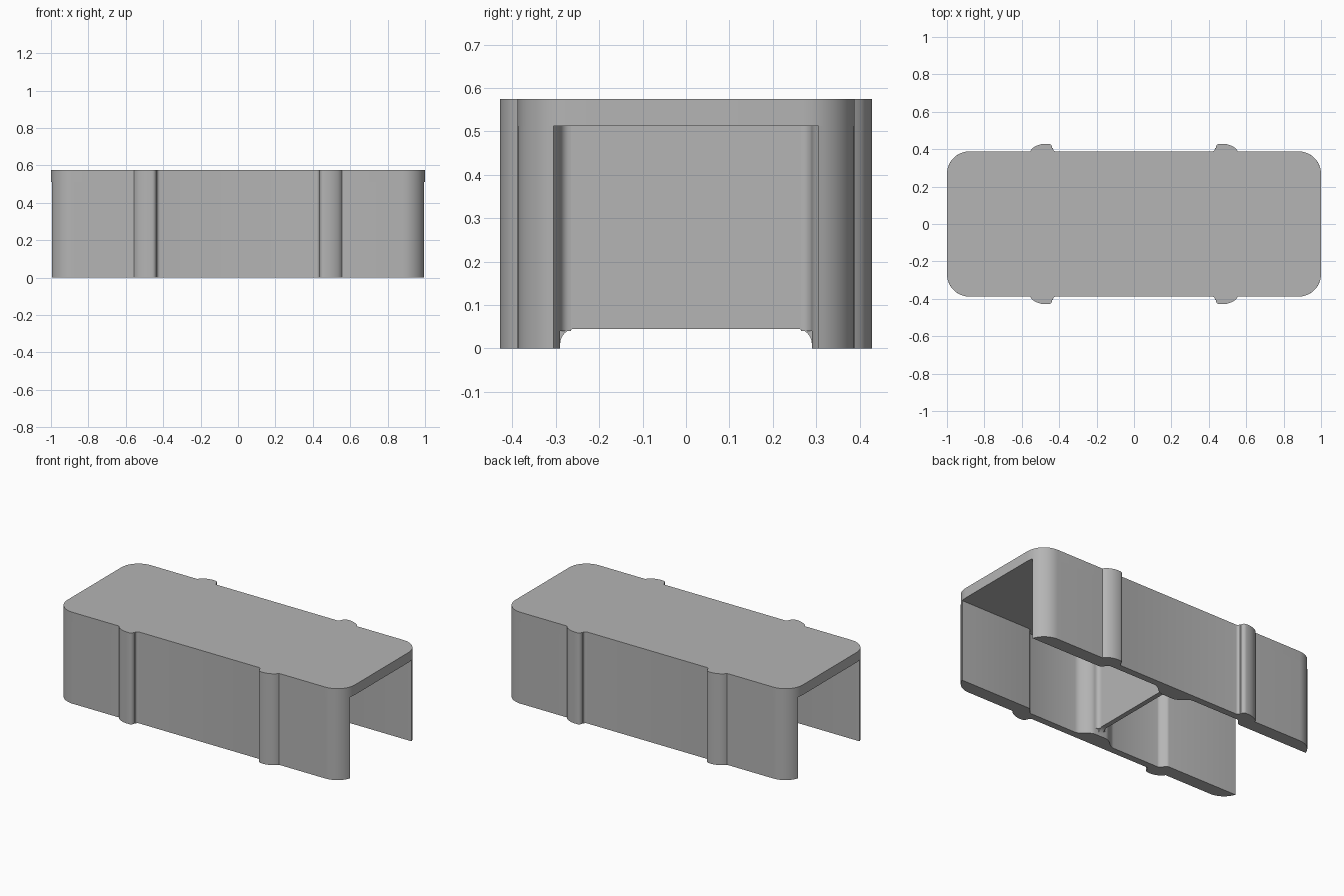
import bpy, bmesh, math
from mathutils import Vector

cube = bpy.data.objects.get("Cube")
if cube:
    bpy.data.objects.remove(cube, do_unlink=True)

grey = bpy.data.materials.new("plain_grey")
grey.use_nodes = True
colour = (0.46, 0.46, 0.46, 1)
grey.diffuse_color = colour
grey.node_tree.nodes["Principled BSDF"].inputs["Base Color"].default_value = colour

HEIGHT, SLAB_BOTTOM = 0.575, 0.512
SIDE, END, RADIUS = 0.388, 1.0, 0.12
TIP_Y = 0.305


def arc(cx, cy, r, start, end, steps=10):
    """Points on an arc, angles in degrees."""
    angles = [math.radians(start + (end - start) * i / steps) for i in range(steps + 1)]
    return [(cx + r * math.cos(a), cy + r * math.sin(a)) for a in angles]


def s_curve(x0, y0, x1, y1, steps=8):
    """Smooth ramp between two levels."""
    return [(x0 + (x1 - x0) * i / steps,
             y0 + (y1 - y0) * (1 - math.cos(math.pi * i / steps)) / 2)
            for i in range(steps + 1)]


def mirrored(points):
    """Add the mirror image of a half path across the first axis."""
    return points + [(-x, y) for x, y in reversed(points)]


def prism(name, outline, low, high, place):
    """Extrude a closed outline; place(a, b, depth) gives the position."""
    bm = bmesh.new()
    face = bm.faces.new([bm.verts.new(place(a, b, low)) for a, b in outline])
    out = bmesh.ops.extrude_face_region(bm, geom=[face])
    shift = Vector(place(0, 0, high)) - Vector(place(0, 0, low))
    verts = [v for v in out["geom"] if isinstance(v, bmesh.types.BMVert)]
    bmesh.ops.translate(bm, verts=verts, vec=shift)
    bmesh.ops.recalc_face_normals(bm, faces=bm.faces)
    mesh = bpy.data.meshes.new(name)
    bm.to_mesh(mesh)
    bm.free()
    mesh.materials.append(grey)
    obj = bpy.data.objects.new(name, mesh)
    bpy.context.collection.objects.link(obj)
    bpy.ops.object.select_all(action="DESELECT")
    obj.select_set(True)
    bpy.context.view_layer.objects.active = obj
    bpy.ops.object.shade_smooth_by_angle(angle=math.radians(35))
    return obj


# Outer side path: rounded corner, gentle rib flank, rounded crest, steep inner flank
rib = ([(0.556, SIDE)] + arc(0.472, 0.31, 0.119, 52, 90, 6)
       + arc(0.459, 0.407, 0.022, 90, 180, 6) + arc(0.417, 0.404, 0.016, 0, -90, 5))


def outer_half(start):
    return arc(END - RADIUS, SIDE - RADIUS, RADIUS, start, 90) + rib


# Top slab, including the four ribs
back_edge = mirrored(outer_half(0))
slab_outline = back_edge + [(-x, -y) for x, y in back_edge]
prism("top_slab", slab_outline, SLAB_BOTTOM, HEIGHT, lambda a, b, d: (a, b, d))

# Side walls: thick ends, thinner panels, thickened middle
tip_angle = math.degrees(math.asin((TIP_Y - SIDE + RADIUS) / RADIUS))
inner_half = s_curve(0.51, TIP_Y, 0.46, 0.345) + s_curve(0.14, 0.345, 0.04, 0.29)
wall_outline = mirrored(outer_half(tip_angle)) + list(reversed(mirrored(inner_half)))
for name, side in (("back_wall", 1), ("front_wall", -1)):
    prism(name, wall_outline, 0, SLAB_BOTTOM,
          lambda a, b, d, s=side: (a, s * b, d))

# Middle partition with rounded feet
half = [(0.3, SLAB_BOTTOM), (0.3, 0), (0.29, 0)] + arc(0.255, 0.01, 0.035, 0, 90, 8)
prism("middle_partition", mirrored(half), -0.015, 0.015, lambda a, b, d: (d, a, b))

# Upright fillets where the partition meets the walls
fillet = [(0.292, 0.015), (0.292, 0.04)] + [
    (y, x) for y, x in arc(0.265, 0.04, 0.025, 0, -90, 6)]
for sy, y_name in ((1, "back"), (-1, "front")):
    for sx, x_name in ((1, "left"), (-1, "right")):
        prism(f"{y_name}_{x_name}_fillet", fillet, 0.04, SLAB_BOTTOM,
              lambda a, b, d, p=sx, q=sy: (p * b, q * a, d))
